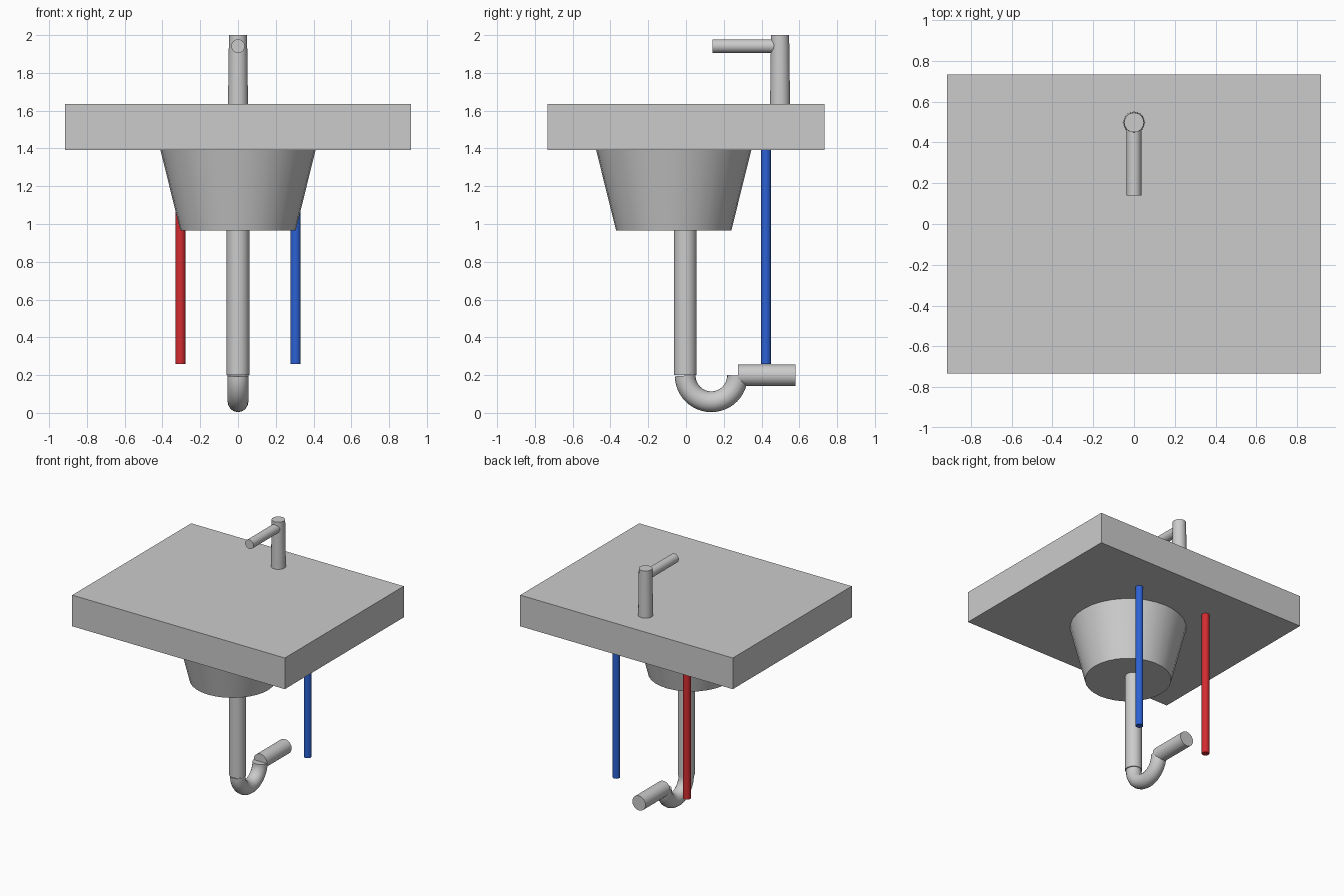
import bpy
import math
from mathutils import Vector

cube = bpy.data.objects.get("Cube")
if cube:
    bpy.data.objects.remove(cube, do_unlink=True)


def material(name, colour):
    mat = bpy.data.materials.new(name)
    mat.use_nodes = True
    mat.diffuse_color = (*colour, 1)
    mat.node_tree.nodes["Principled BSDF"].inputs["Base Color"].default_value = (*colour, 1)
    return mat


GREY = material("light grey", (0.6, 0.6, 0.6))
RED = material("hot red", (0.66, 0.025, 0.03))
BLUE = material("cold blue", (0.025, 0.12, 0.66))


def finish(obj, name, mat):
    obj.name = name
    obj.data.materials.clear()
    obj.data.materials.append(mat)
    bpy.ops.object.shade_smooth_by_angle(angle=math.radians(35))
    return obj


def rod(name, start, end, r_start, r_end, mat, sides=32):
    """Capped round bar, possibly tapered, between two points."""
    a, b = Vector(start), Vector(end)
    bpy.ops.mesh.primitive_cone_add(
        vertices=sides, radius1=r_start, radius2=r_end, depth=(b - a).length,
        location=(a + b) / 2, rotation=(b - a).to_track_quat('Z', 'Y').to_euler())
    return finish(bpy.context.object, name, mat)


# Countertop slab
bpy.ops.mesh.primitive_cube_add(size=1, location=(0, 0, 1.513))
slab = bpy.context.object
slab.scale = (1.834, 1.466, 0.243)
bpy.ops.object.transform_apply(location=False, rotation=False, scale=True)
finish(slab, "countertop", GREY)

# Basin under the slab
rod("basin", (0, -0.065, 0.965), (0, -0.065, 1.392), 0.305, 0.411, GREY)

# Tap: upright post and spout
rod("tap_post", (0, 0.498, 1.63), (0, 0.498, 2.0), 0.053, 0.048, GREY)
rod("tap_spout", (0, 0.49, 1.942), (0, 0.14, 1.942), 0.036, 0.036, GREY)

# Drain: downpipe, U bend and wall outlet
rod("drain_downpipe", (0, -0.004, 0.2), (0, -0.004, 0.97), 0.06, 0.06, GREY)
rod("drain_outlet", (0, 0.275, 0.199), (0, 0.58, 0.199), 0.057, 0.057, GREY)

BEND_RADIUS, BEND_Y, BEND_Z, STEPS = 0.138, 0.134, 0.197, 24
curve = bpy.data.curves.new("drain_bend", 'CURVE')
curve.dimensions = '3D'
curve.bevel_depth = 0.055
curve.bevel_resolution = 6
curve.use_fill_caps = True
path = curve.splines.new('POLY')
path.points.add(STEPS)
for i, point in enumerate(path.points):
    angle = math.pi * (1 + i / STEPS)
    point.co = (0, BEND_Y + BEND_RADIUS * math.cos(angle),
                BEND_Z + BEND_RADIUS * math.sin(angle), 1)
bend = bpy.data.objects.new("drain_bend", curve)
bpy.context.collection.objects.link(bend)
bpy.ops.object.select_all(action='DESELECT')
bend.select_set(True)
bpy.context.view_layer.objects.active = bend
bpy.ops.object.convert(target='MESH')
finish(bpy.context.object, "drain_bend", GREY)

# Hot and cold supply pipes
for name, x, mat in (("hot_supply", -0.305, RED), ("cold_supply", 0.305, BLUE)):
    rod(name, (x, 0.423, 0.26), (x, 0.423, 1.395), 0.027, 0.027, mat)
